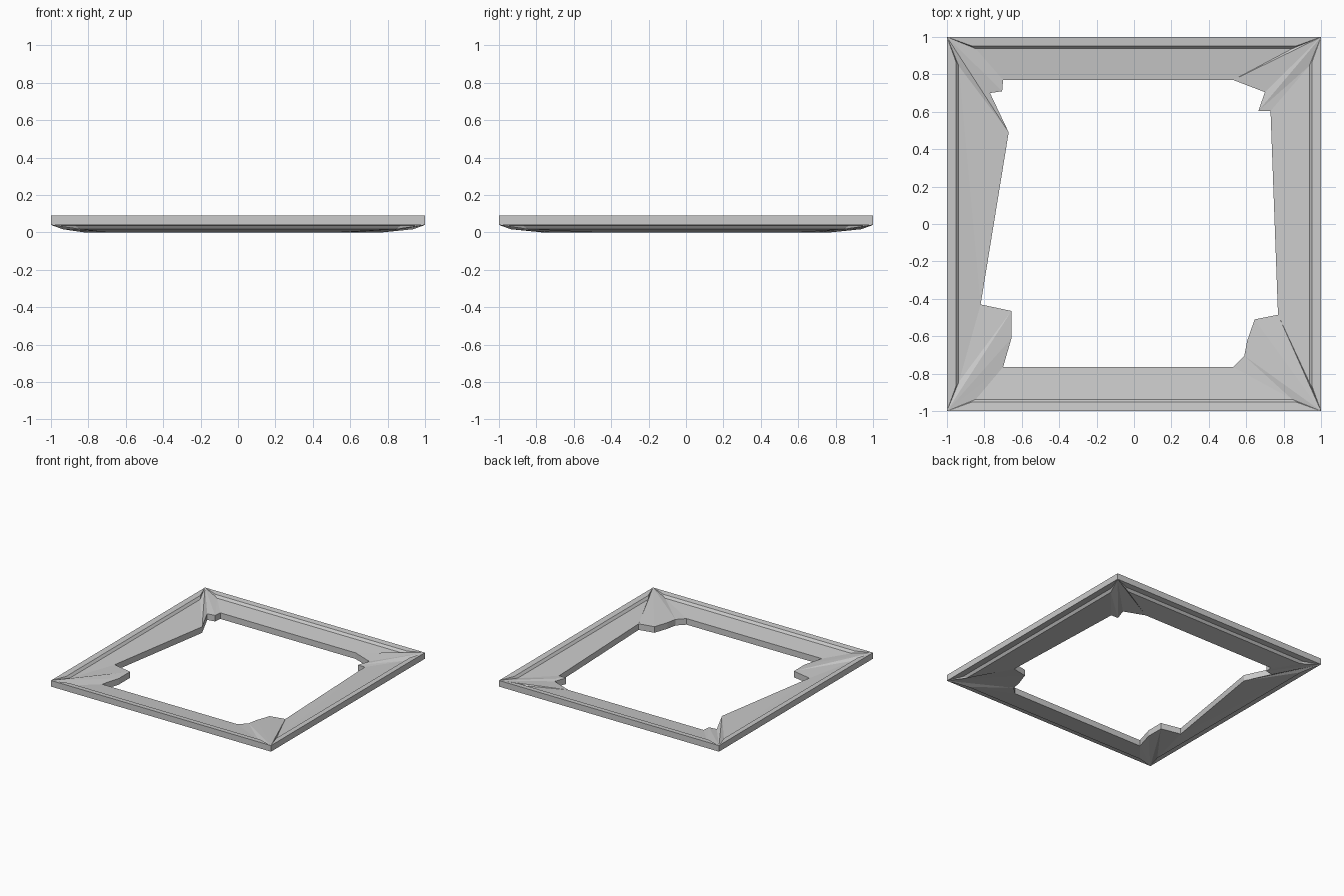
import bpy
import bmesh
import math
from mathutils import Vector, Matrix

cube = bpy.data.objects.get("Cube")
if cube:
    bpy.data.objects.remove(cube)

# Top heights from the outside to the inside
RIM, LIP, STEP, EDGE = 0.09, 0.086, 0.067, 0.05
THICK = 0.05

grey = bpy.data.materials.new("stone_grey")
grey.use_nodes = True
colour = (0.6, 0.6, 0.6, 1)
grey.diffuse_color = colour
grey.node_tree.nodes["Principled BSDF"].inputs["Base Color"].default_value = colour

# Broken inner edge at each corner, counter-clockwise from front left
breaks = [
    [(-.82, -.43), (-.655, -.465), (-.655, -.61), (-.70, -.765)],
    [(.53, -.765), (.59, -.705), (.605, -.625), (.645, -.51), (.77, -.485)],
    [(.73, .605), (.665, .605), (.70, .705), (.53, .77)],
    [(-.70, .77), (-.705, .71), (-.77, .70), (-.67, .49)],
]

bm = bmesh.new()

# Outer corners, plus start and end of the stepped groove on each side
corners, lips, steps = [], [], []
for i in range(4):
    turn = Matrix.Rotation(i * math.pi / 2, 3, 'Z')
    corners.append(bm.verts.new(turn @ Vector((-1, -1, RIM))))
    lips.append([bm.verts.new(turn @ Vector((s * .87, -.953, LIP))) for s in (-1, 1)])
    steps.append([bm.verts.new(turn @ Vector((s * .845, -.937, STEP))) for s in (-1, 1)])
inner = [[bm.verts.new((x, y, EDGE)) for x, y in pts] for pts in breaks]

for i in range(4):
    n, p = (i + 1) % 4, i - 1
    # Rim, groove wall and sloping panel of one side
    bm.faces.new((corners[i], corners[n], lips[i][1], lips[i][0]))
    bm.faces.new((*lips[i], steps[i][1], steps[i][0]))
    bm.faces.new((*steps[i], inner[n][0]))
    bm.faces.new((steps[i][0], inner[n][0], inner[i][-1]))
    # Fan of facets at the corner
    bm.faces.new((steps[p][1], inner[i][1], inner[i][0]))
    fan = [lips[p][1], steps[p][1], *inner[i][1:], steps[i][0], lips[i][0]]
    for a, b in zip(fan, fan[1:]):
        bm.faces.new((corners[i], b, a))

# Extrude the dished sheet straight down, closing the outer and inner walls
sheet = bmesh.ops.extrude_face_region(bm, geom=bm.faces[:], use_keep_orig=True)
lower = [g for g in sheet["geom"] if isinstance(g, bmesh.types.BMVert)]
bmesh.ops.translate(bm, verts=lower, vec=(0, 0, -THICK))
bmesh.ops.recalc_face_normals(bm, faces=bm.faces[:])

mesh = bpy.data.meshes.new("broken_frame")
bm.to_mesh(mesh)
bm.free()
mesh.materials.append(grey)
frame = bpy.data.objects.new("broken_frame", mesh)
bpy.context.collection.objects.link(frame)
